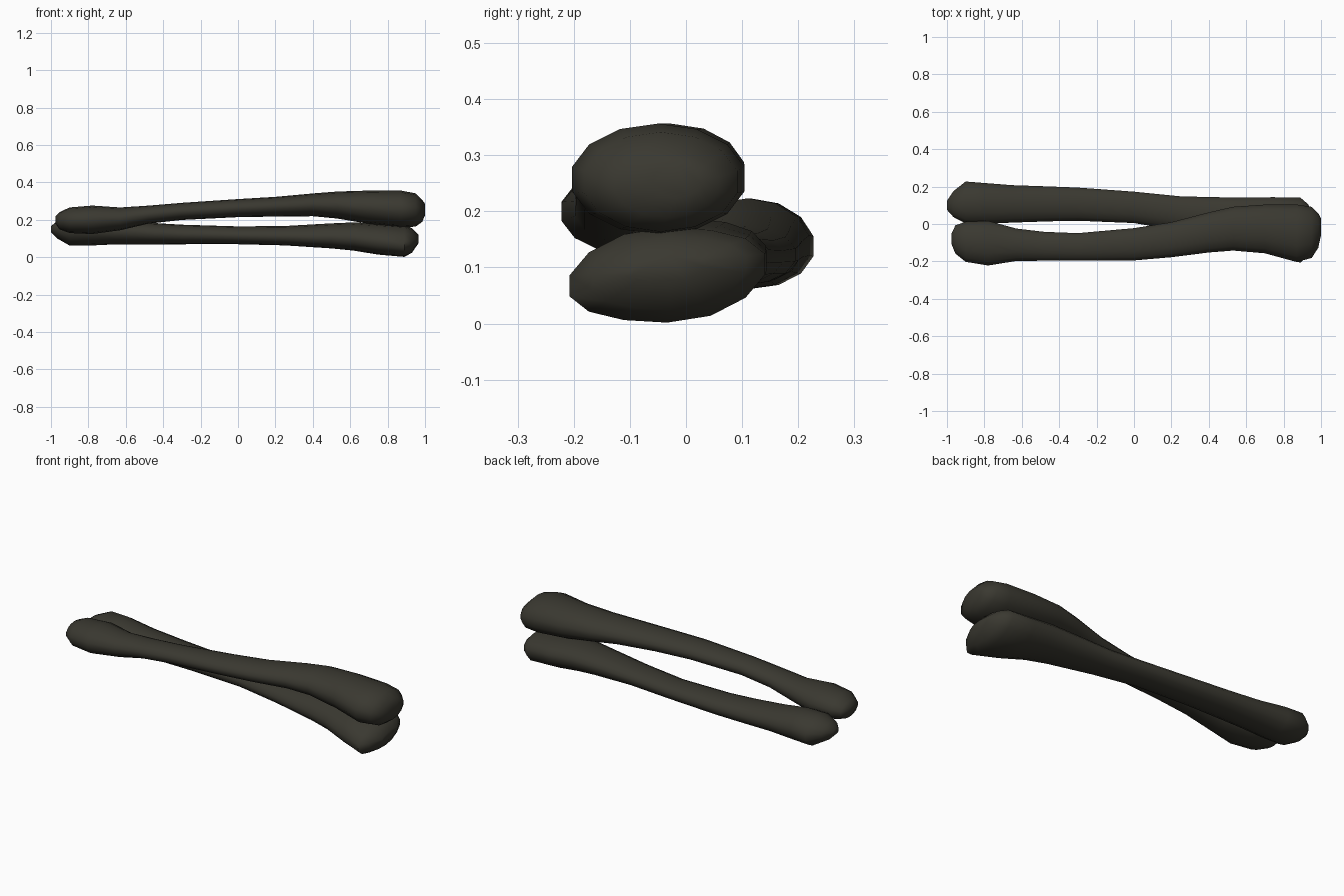
import bpy, bmesh, math

mat = bpy.data.materials.new("dark_bone")
mat.diffuse_color = (0.042, 0.040, 0.030, 1)
SIDES = 14


def make_bone(name, stations, tilt):
    """Loft oval sections; each station is x, y min, y max, z min, z max."""
    bm = bmesh.new()
    rings = []
    x0, x1 = stations[0][0], stations[-1][0]
    for x, ya, yb, za, zb in stations:
        cy, cz, ry, rz = (ya + yb) / 2, (za + zb) / 2, (yb - ya) / 2, (zb - za) / 2
        t = (x - x0) / (x1 - x0)
        shear = tilt[0] * (1 - t) + tilt[1] * t
        ring = []
        for i in range(SIDES):
            a = 2 * math.pi * (i + 0.5) / SIDES
            dy = ry * math.cos(a)
            dz = rz * 1.015 * math.sin(a) + shear * dy * abs(math.cos(a))
            ring.append(bm.verts.new((x, cy + dy, cz + dz)))
        rings.append(ring)
    for a, b in zip(rings, rings[1:]):
        for i in range(SIDES):
            j = (i + 1) % SIDES
            bm.faces.new((a[i], a[j], b[j], b[i]))
    bm.faces.new(rings[0])
    bm.faces.new(rings[-1])
    bmesh.ops.recalc_face_normals(bm, faces=bm.faces)
    me = bpy.data.meshes.new(name)
    bm.to_mesh(me)
    bm.free()
    me.materials.append(mat)
    ob = bpy.data.objects.new(name, me)
    bpy.context.collection.objects.link(ob)
    bpy.context.view_layer.objects.active = ob
    ob.select_set(True)
    bpy.ops.object.shade_smooth_by_angle(angle=math.radians(50))
    ob.select_set(False)


# Upper bone: slim at the left, broad knob at the right
make_bone("upper_bone", [
    (-0.975, -0.11, -0.05, 0.18, 0.22),
    (-0.955, -0.16, -0.005, 0.15, 0.24),
    (-0.90, -0.205, 0.015, 0.13, 0.265),
    (-0.78, -0.225, 0.02, 0.125, 0.275),
    (-0.63, -0.20, -0.022, 0.145, 0.265),
    (-0.48, -0.198, -0.04, 0.18, 0.275),
    (-0.30, -0.198, -0.047, 0.20, 0.29),
    (0.00, -0.197, -0.02, 0.215, 0.31),
    (0.20, -0.18, 0.012, 0.218, 0.322),
    (0.40, -0.155, 0.065, 0.22, 0.34),
    (0.53, -0.145, 0.095, 0.208, 0.35),
    (0.70, -0.16, 0.107, 0.18, 0.355),
    (0.87, -0.207, 0.108, 0.16, 0.355),
    (0.95, -0.185, 0.095, 0.165, 0.34),
    (0.985, -0.13, 0.06, 0.19, 0.305),
    (1.00, -0.06, 0.03, 0.225, 0.285),
], (0.0, 0.0))

# Lower bone: knob at both ends, broad and flat at the right
make_bone("lower_bone", [
    (-1.00, 0.075, 0.125, 0.135, 0.165),
    (-0.965, 0.035, 0.178, 0.10, 0.195),
    (-0.90, 0.0, 0.23, 0.063, 0.222),
    (-0.80, -0.002, 0.222, 0.063, 0.222),
    (-0.65, 0.005, 0.21, 0.07, 0.20),
    (-0.45, 0.012, 0.203, 0.07, 0.182),
    (-0.30, 0.015, 0.197, 0.07, 0.173),
    (0.00, 0.003, 0.175, 0.07, 0.164),
    (0.25, -0.04, 0.15, 0.064, 0.166),
    (0.50, -0.09, 0.145, 0.048, 0.18),
    (0.62, -0.12, 0.146, 0.036, 0.185),
    (0.75, -0.165, 0.147, 0.015, 0.178),
    (0.89, -0.212, 0.145, 0.003, 0.17),
    (0.93, -0.17, 0.11, 0.025, 0.155),
    (0.965, -0.10, 0.04, 0.075, 0.12),
], (-0.05, 0.12))
